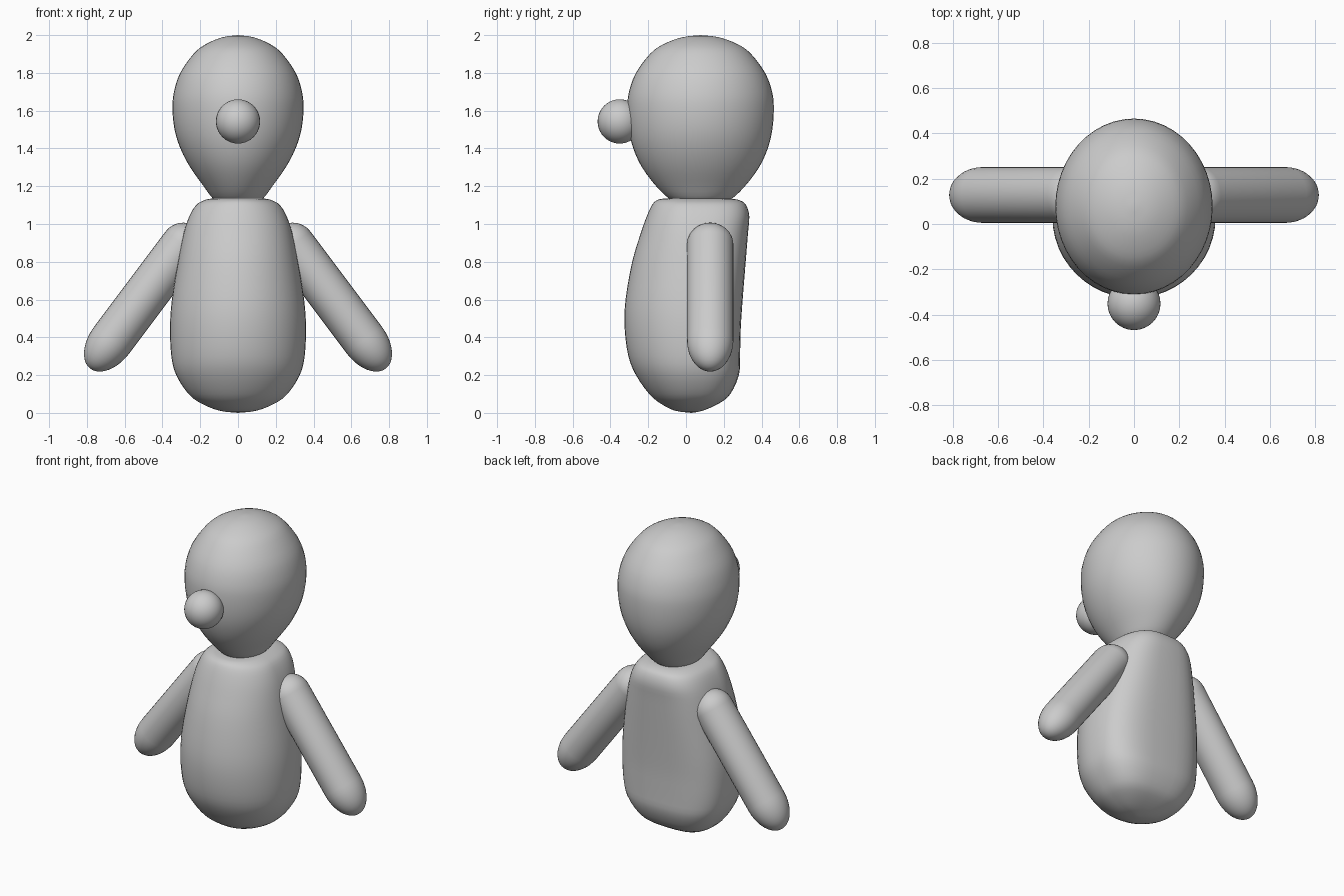
import bpy, bmesh, math
from mathutils import Vector, Matrix

if "Cube" in bpy.data.objects:
    bpy.data.objects.remove(bpy.data.objects["Cube"])

grey = bpy.data.materials.new("plain grey")
grey.diffuse_color = (0.6, 0.6, 0.6, 1)
grey.use_nodes = True
grey.node_tree.nodes["Principled BSDF"].inputs["Base Color"].default_value = grey.diffuse_color


def smooth_rows(rows, steps=3):
    """Catmull-Rom interpolation through the profile rows."""
    out = []
    for i in range(len(rows) - 1):
        p = [Vector(rows[max(0, min(len(rows) - 1, i + k))]) for k in (-1, 0, 1, 2)]
        for s in range(steps):
            t = s / steps
            out.append(0.5 * (2 * p[1] + (p[2] - p[0]) * t
                              + (2 * p[0] - 5 * p[1] + 4 * p[2] - p[3]) * t * t
                              + (3 * p[1] - p[0] - 3 * p[2] + p[3]) * t ** 3))
    return out + [Vector(rows[-1])]


def loft(name, rings):
    """Skin closed rings of points; the end rings are collapsed to poles."""
    bm = bmesh.new()
    vs = [[bm.verts.new(p) for p in r] for r in rings]
    n = len(vs[0])
    for a, b in zip(vs, vs[1:]):
        for i in range(n):
            j = (i + 1) % n
            bm.faces.new((a[i], a[j], b[j], b[i]))
    bmesh.ops.remove_doubles(bm, verts=bm.verts, dist=1e-5)
    bmesh.ops.recalc_face_normals(bm, faces=bm.faces)
    for f in bm.faces:
        f.smooth = True
    me = bpy.data.meshes.new(name)
    bm.to_mesh(me)
    bm.free()
    me.materials.append(grey)
    ob = bpy.data.objects.new(name, me)
    bpy.context.collection.objects.link(ob)
    return ob


def section(z, w, front, back, cy, n_back=2.0, seg=48):
    """Ring with a round front half and a squarer back half."""
    pts = []
    for i in range(seg):
        a = 2 * math.pi * i / seg
        c, s = math.cos(a), math.sin(a)
        e = 2 / n_back if s > 0 else 1
        x = math.copysign(abs(c) ** e, c) * w
        y = cy + (abs(s) ** e * (back - cy) if s > 0 else s * (cy - front))
        pts.append((x, y, z))
    return pts


# Body: z, half width, front y, back y
CY = 0.03
body = [(0, 0, CY, CY), (0.012, .10, -.06, .09), (0.05, .195, -.135, .175), (0.1, .262, -.195, .235),
        (0.2, .327, -.265, .28), (0.3, .353, -.305, .286), (0.45, .36, -.325, .29),
        (0.6, .35, -.32, .30), (0.8, .318, -.285, .316), (0.95, .288, -.24, .328),
        (1.04, .258, -.208, .335), (1.1, .222, -.18, .318), (1.125, .18, -.155, .285),
        (1.135, .13, -.11, .22), (1.135, 0, CY, CY)]
loft("body", [section(*r, CY, 2.9) for r in smooth_rows(body)])

# Egg-shaped head: z, half width, half depth
HY = 0.077
head = [(1.09, 0, 0), (1.1, .065, .08), (1.13, .128, .16), (1.2, .182, .235), (1.3, .253, .31),
        (1.4, .305, .356), (1.5, .336, .38), (1.61, .347, .388), (1.7, .339, .379),
        (1.8, .306, .342), (1.9, .236, .268), (1.95, .174, .2), (1.988, .085, .1), (2.0, 0, 0)]
loft("head", [section(z, w, HY - d, HY + d, HY) for z, w, d in smooth_rows(head)])

# Arms: capsules with a longer rounded tip, splayed outwards
for side, name in ((-1, "left_arm"), (1, "right_arm")):
    start = Vector((side * .29, .128, .89))
    axis = Vector((side * .6, 0, -.8))
    across = Vector((.8, 0, side * .6))
    stations = []
    for k in range(21):
        a = math.pi * (k / 20)
        cap = .117 if k <= 10 else .19
        base = 0 if k <= 10 else .63
        stations.append((base - math.cos(a) * cap, math.sin(a)))
        if k == 10:
            stations.append((.63, 1))
    rings = []
    for t, r in stations:
        rings.append([start + axis * t + across * (.117 * r * math.cos(b))
                      + Vector((0, .123 * r * math.sin(b), 0))
                      for b in (2 * math.pi * i / 32 for i in range(32))])
    loft(name, rings)

# Round nose
NR = .117
nose = []
for k in range(21):
    a = math.pi * k / 20
    r = NR * math.sin(a)
    nose.append(section(1.543 - NR * math.cos(a), r, -.351 - r, -.351 + r, -.351, seg=32))
loft("nose", nose)
